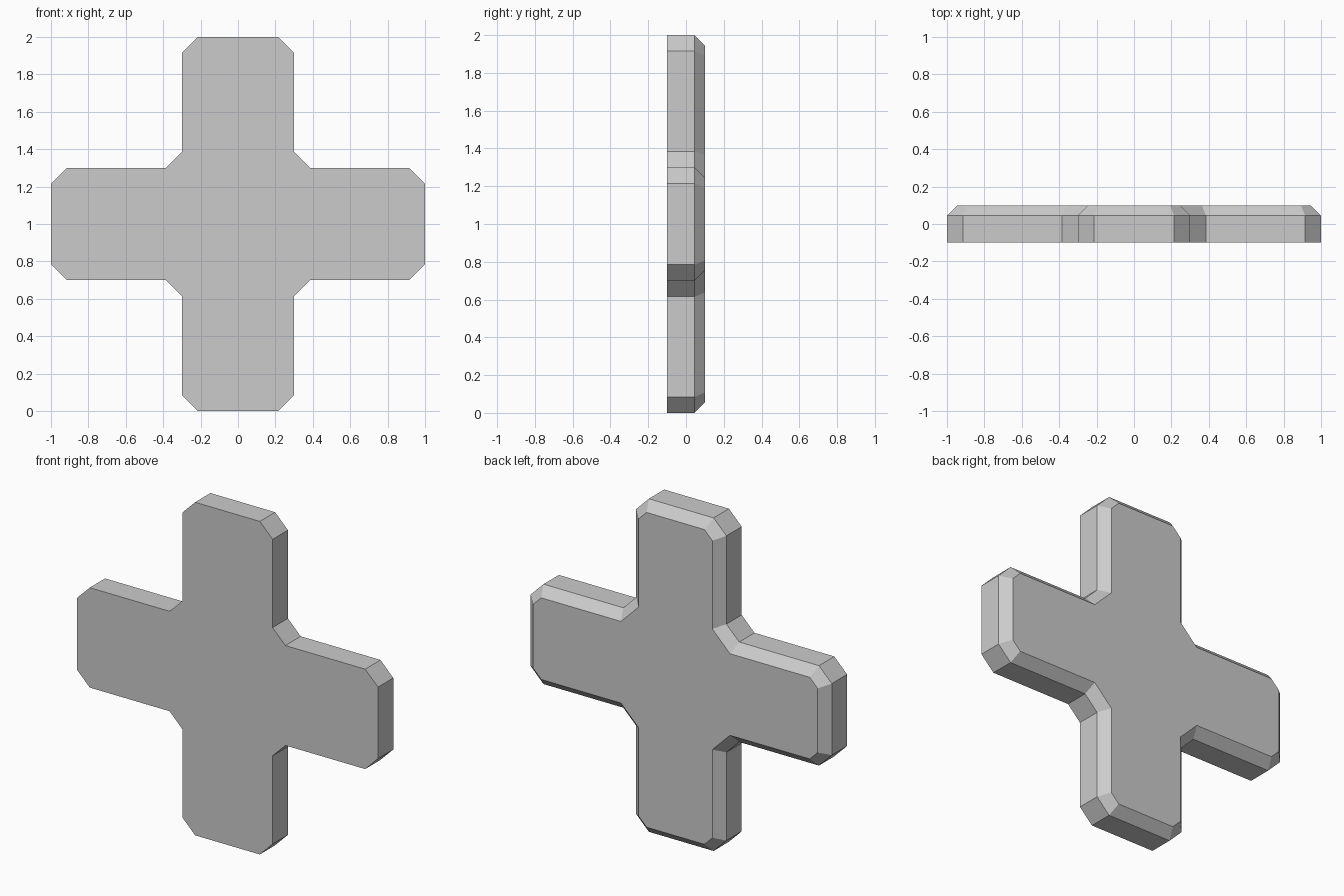
import bpy, bmesh, math

if "Cube" in bpy.data.objects:
    bpy.data.objects.remove(bpy.data.objects["Cube"])

T = math.tan(math.pi / 8)


def outline(d):
    """Plus-shaped outline with cut corners, shrunk inwards by d."""
    t = d * T
    arm = [(1 - d, 0.215 - t), (0.915 - t, 0.3 - d), (0.385 - t, 0.3 - d),
           (0.3 - d, 0.385 - t), (0.3 - d, 0.915 - t), (0.215 - t, 1 - d)]
    pts = []
    for _ in range(4):
        pts += arm
        arm = [(-z, x) for x, z in arm]  # quarter turn
    return pts


# Cross plate: front ring, start of back bevel, bevelled back ring
bm = bmesh.new()
rings = [[bm.verts.new((x, y, z + 1)) for x, z in outline(d)]
         for y, d in ((-0.1, 0), (0.045, 0), (0.1, 0.055))]
n = len(rings[0])
for a, b in zip(rings, rings[1:]):
    for i in range(n):
        j = (i + 1) % n
        bm.faces.new((a[i], a[j], b[j], b[i]))
bm.faces.new(rings[0])
bm.faces.new(rings[-1])
bmesh.ops.recalc_face_normals(bm, faces=bm.faces)

mesh = bpy.data.meshes.new("cross_plate")
bm.to_mesh(mesh)
bm.free()
bpy.context.collection.objects.link(bpy.data.objects.new("cross_plate", mesh))
